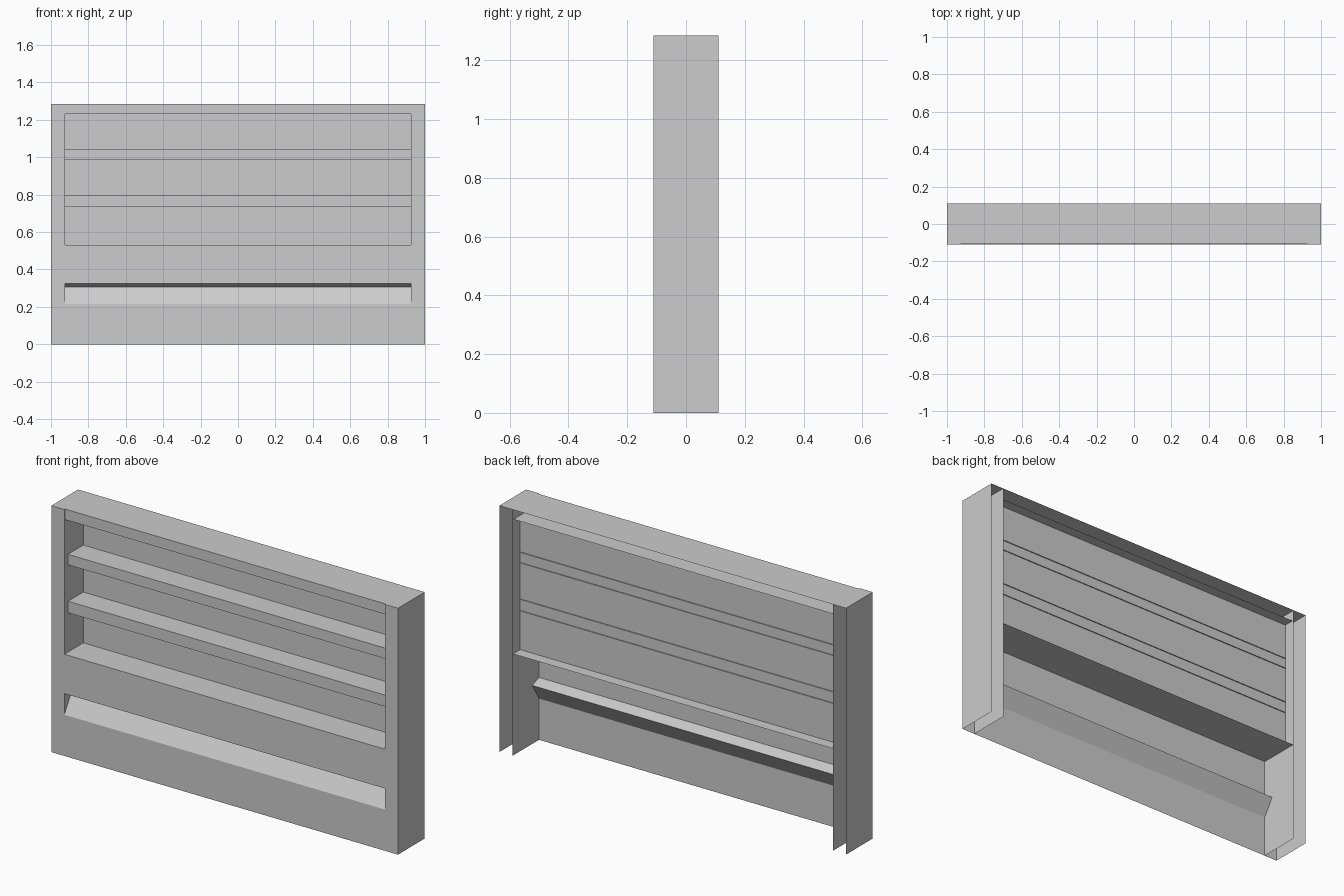
import bpy

cube = bpy.data.objects.get("Cube")
if cube:
    bpy.data.objects.remove(cube, do_unlink=True)

HALF, INNER = 1.0, 0.925      # outer and inner half widths
FRONT, BACK = -0.11, 0.11
TOP, FLOOR = 1.285, 0.53      # unit height, recess floor
PANEL = 0.046                 # back panel depth

grey = bpy.data.materials.new("light_grey")
grey.use_nodes = True
colour = (0.604, 0.604, 0.604, 1)
grey.diffuse_color = colour
grey.node_tree.nodes["Principled BSDF"].inputs["Base Color"].default_value = colour


def sheet(name, profile, low, high, axis="x"):
    """Folded thin sheet: an open profile swept along x (y, z points) or z (x, y points)."""
    def place(p, t):
        return (t, *p) if axis == "x" else (*p, t)
    verts = [place(p, t) for p in profile for t in (low, high)]
    faces = [(2 * i, 2 * i + 1, 2 * i + 3, 2 * i + 2) for i in range(len(profile) - 1)]
    mesh = bpy.data.meshes.new(name)
    mesh.from_pydata(verts, [], faces)
    mesh.materials.append(grey)
    obj = bpy.data.objects.new(name, mesh)
    bpy.context.collection.objects.link(obj)
    return obj


# Hollow side columns, open at the back and bottom, with closed tops
columns = [
    sheet("side_columns", [(HALF, BACK), (HALF, FRONT), (INNER, FRONT), (INNER, BACK)],
          0, TOP, axis="z"),
    sheet("column_caps", [(FRONT, TOP), (BACK, TOP)], INNER, HALF),
]
for obj in columns:
    obj.modifiers.new("mirror", "MIRROR").use_axis = (True, False, False)

# Top sheet folded down into the header and back under it
sheet("top_and_header", [(0.1, 1.23), (-0.104, 1.23), (-0.104, TOP), (BACK, TOP)], -INNER, INNER)

# Recess back panel
sheet("back_panel", [(PANEL, FLOOR), (PANEL, 1.23)], -INNER, INNER)

# Two folded shelves, their rear edges just passing the panel
for level, (low, high) in {"lower": (0.735, 0.795), "upper": (0.985, 1.04)}.items():
    rear = PANEL + 0.005
    sheet(level + "_shelf", [(rear, low), (-0.08, low), (-0.08, high), (rear, high)], -INNER, INNER)

# Recess floor and lower front with the slanted kick niche
sheet("floor_and_lower_front",
      [(FRONT, 0), (FRONT, 0.215), (-0.054, 0.305), (FRONT, 0.325), (FRONT, FLOOR), (0.105, FLOOR)],
      -INNER, INNER)
